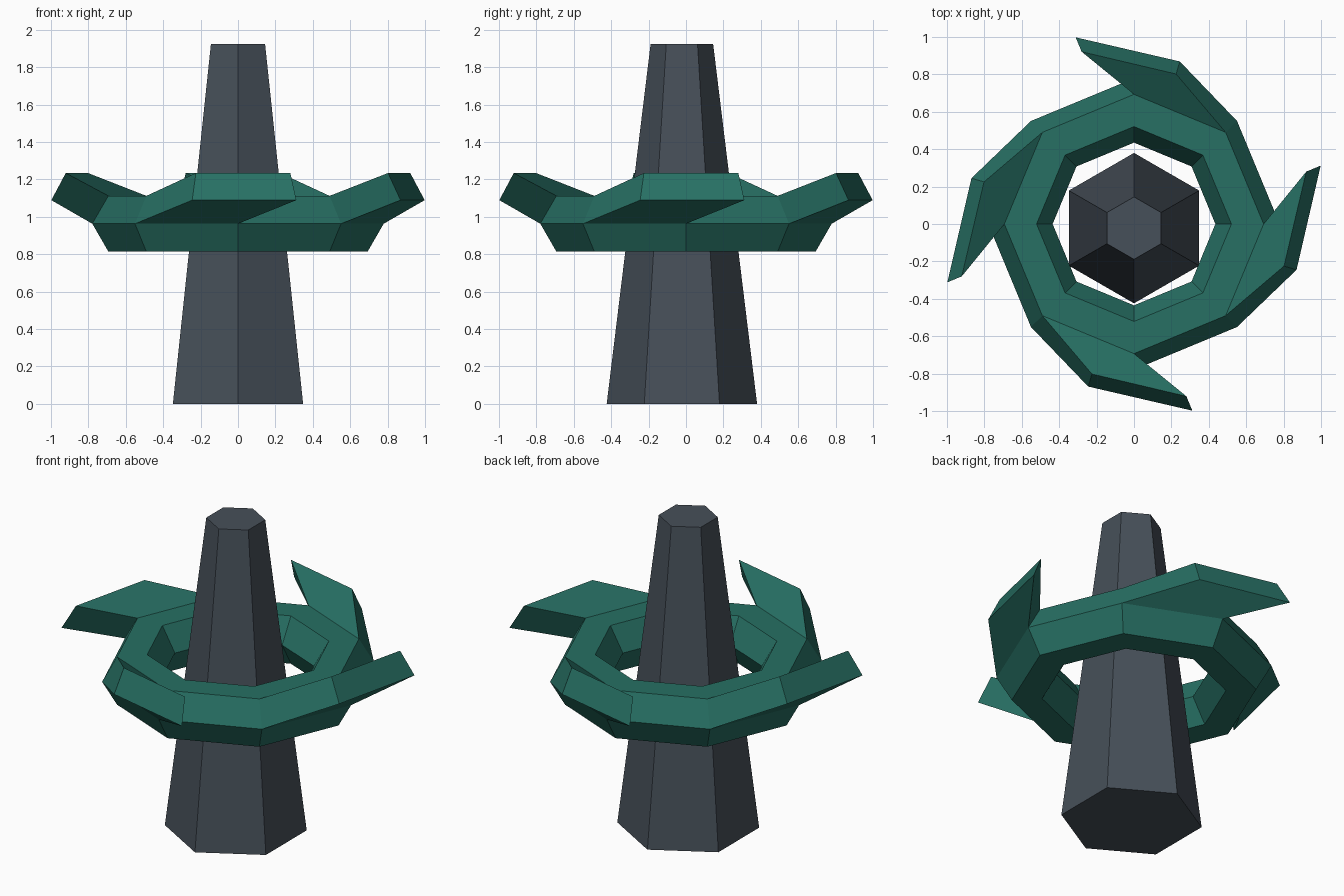
import bpy, bmesh
from math import sin, cos, pi
from mathutils import Matrix

if "Cube" in bpy.data.objects:
    bpy.data.objects.remove(bpy.data.objects["Cube"])


def material(name, color):
    m = bpy.data.materials.new(name)
    m.diffuse_color = (*color, 1)
    m.use_nodes = True
    m.node_tree.nodes["Principled BSDF"].inputs["Base Color"].default_value = m.diffuse_color
    return m


def finish(name, bm, mat):
    bmesh.ops.recalc_face_normals(bm, faces=bm.faces[:])
    me = bpy.data.meshes.new(name)
    bm.to_mesh(me)
    bm.free()
    me.materials.append(mat)
    ob = bpy.data.objects.new(name, me)
    bpy.context.collection.objects.link(ob)


slate = material("slate grey", (0.062, 0.079, 0.100))
green = material("deep green", (0.020, 0.160, 0.125))

# Tapered hexagonal pillar, a corner facing front and back
bm = bmesh.new()
rings = [[bm.verts.new((r * sin(i * pi / 3), -0.022 + r * cos(i * pi / 3), z)) for i in range(6)]
         for r, z in ((0.402, 0), (0.167, 1.925))]
for i in range(6):
    j = (i + 1) % 6
    bm.faces.new((rings[0][i], rings[0][j], rings[1][j], rings[1][i]))
for ring in rings:
    bm.faces.new(ring)
finish("pillar", bm, slate)

# Floating ring: eight segments, hexagonal section, with four swept blades
bm = bmesh.new()
R, r, ZC = 0.607, 0.172, 0.963
grid = []
for i in range(8):
    a = i * pi / 4
    grid.append([])
    for k in range(6):
        d = R + r * cos(k * pi / 3)
        grid[i].append(bm.verts.new((d * cos(a), d * sin(a), ZC + r * sin(k * pi / 3))))

# Blade tip for the front segment: outer start, outer end, upper end, upper start
tip = [(-0.245, -0.869, 1.089), (0.312, -0.998, 1.089),
       (0.28, -0.921, 1.234), (-0.225, -0.802, 1.234)]
for i in range(8):
    n = (i + 1) % 8
    for k in range(6):
        m = (k + 1) % 6
        quad = [grid[i][k], grid[n][k], grid[n][m], grid[i][m]]
        if k == 0 and i % 2 == 1:
            # Upper outer face is drawn out into a blade
            rot = Matrix.Rotation((i - 5) * pi / 4, 3, 'Z')
            end = [bm.verts.new(rot @ bm.verts.new(p).co) for p in tip]
            for s in range(4):
                t = (s + 1) % 4
                bm.faces.new((quad[s], quad[t], end[t], end[s]))
            bm.faces.new(end)
        else:
            bm.faces.new(quad)
bmesh.ops.delete(bm, geom=[v for v in bm.verts if not v.link_faces], context='VERTS')
finish("bladed_ring", bm, green)
